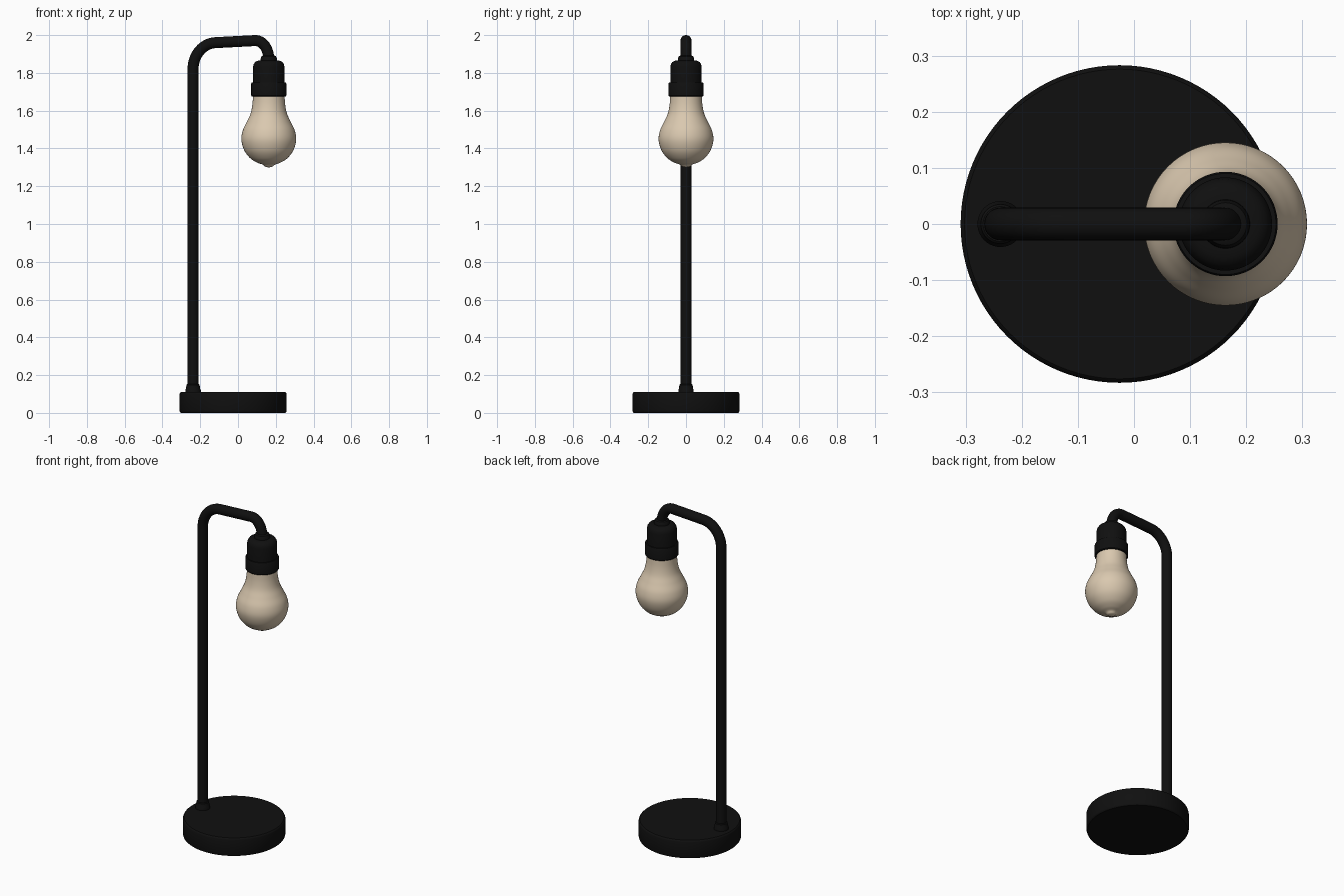
import bpy
import math
from mathutils import Vector

cube = bpy.data.objects.get("Cube")
if cube:
    bpy.data.objects.remove(cube, do_unlink=True)


def material(name, rgb, roughness):
    m = bpy.data.materials.new(name)
    m.use_nodes = True
    m.diffuse_color = (*rgb, 1)
    bsdf = m.node_tree.nodes["Principled BSDF"]
    bsdf.inputs["Base Color"].default_value = (*rgb, 1)
    bsdf.inputs["Roughness"].default_value = roughness
    return m


black = material("matte black", (0.005, 0.005, 0.005), 0.5)
cream = material("warm cream glass", (0.70, 0.58, 0.43), 0.3)


def smooth(obj, angle):
    bpy.ops.object.select_all(action="DESELECT")
    obj.select_set(True)
    bpy.context.view_layer.objects.active = obj
    bpy.ops.object.shade_smooth_by_angle(angle=math.radians(angle))


def add_mesh(name, verts, faces, mat, angle=35):
    mesh = bpy.data.meshes.new(name)
    mesh.from_pydata(verts, [], faces)
    mesh.materials.append(mat)
    obj = bpy.data.objects.new(name, mesh)
    bpy.context.collection.objects.link(obj)
    smooth(obj, angle)


def bridge(rings, sides):
    """Faces joining stacked rings, with a cap at each end."""
    faces = [(r * sides + i, r * sides + (i + 1) % sides,
              (r + 1) * sides + (i + 1) % sides, (r + 1) * sides + i)
             for r in range(rings - 1) for i in range(sides)]
    faces.append(tuple(reversed(range(sides))))
    faces.append(tuple(range((rings - 1) * sides, rings * sides)))
    return faces


def lathe(name, x, profile, mat, sides=64, angle=35):
    """Turn a (radius, height) profile, listed bottom to top."""
    verts = [(x + r * math.cos(math.tau * i / sides),
              r * math.sin(math.tau * i / sides), z)
             for r, z in profile for i in range(sides)]
    add_mesh(name, verts, bridge(len(profile), sides), mat, angle)


def spline(points, steps=6):
    """Smooth curve through the profile points."""
    p = [Vector(q) for q in points]
    p = [2 * p[0] - p[1]] + p + [2 * p[-1] - p[-2]]
    out = []
    for a, b, c, d in zip(p, p[1:], p[2:], p[3:]):
        for k in range(steps):
            t = k / steps
            out.append(0.5 * (2 * b + (c - a) * t + (2 * a - 5 * b + 4 * c - d) * t ** 2
                              + (3 * b - a - 3 * c + d) * t ** 3))
    return out + [p[-2]]


def bend(start, corner, end, steps=14):
    """Rounded pipe bend between two straight runs."""
    s, c, e = Vector(start), Vector(corner), Vector(end)
    h1, h2 = s.lerp(c, 0.56), e.lerp(c, 0.56)
    return [s * (1 - t) ** 3 + 3 * h1 * t * (1 - t) ** 2 + 3 * h2 * t * t * (1 - t) + e * t ** 3
            for t in (k / steps for k in range(steps + 1))]


def pipe(name, path, radius, mat, sides=28):
    """Sweep a circle along a path of (x, height) points."""
    verts = []
    for k, p in enumerate(path):
        d = (path[min(k + 1, len(path) - 1)] - path[max(k - 1, 0)]).normalized()
        side = Vector((d.y, -d.x))
        for i in range(sides):
            a = math.tau * i / sides
            x, z = p + side * radius * math.cos(a)
            verts.append((x, radius * math.sin(a), z))
    add_mesh(name, verts, bridge(len(path), sides), mat)


POLE_X, BULB_X = -0.238, 0.163

# Round base with softened rims
lathe("base", -0.026, [(0.276, 0), (0.281, 0.004), (0.283, 0.01), (0.283, 0.1),
                       (0.281, 0.106), (0.276, 0.11)], black, sides=96)

# Collar where the pole meets the base
lathe("pole_collar", POLE_X, [(0.041, 0.105), (0.041, 0.122), (0.037, 0.13),
                              (0.035, 0.148), (0.031, 0.152)], black, sides=40)

# Pole, arm and drop in one bent pipe
path = [Vector((POLE_X, 0.1))]
path += bend((POLE_X, 1.82), (POLE_X, 1.954), (-0.12, 1.96))
path += bend((0.09, 1.971), (BULB_X, 1.974), (BULB_X, 1.87))
pipe("bent_pole", path, 0.029, black)

# Lamp holder: ring, body, rounded shoulder and cable collar
lathe("socket_ring", BULB_X, [(0.084, 1.676), (0.090, 1.676), (0.093, 1.68),
                              (0.093, 1.744), (0.090, 1.75), (0.082, 1.75)], black)
lathe("socket_body", BULB_X, [(0.083, 1.74), (0.083, 1.832), (0.080, 1.846),
                              (0.072, 1.858), (0.060, 1.864), (0.044, 1.866)], black)
lathe("socket_collar", BULB_X, [(0.044, 1.86), (0.043, 1.876), (0.038, 1.888),
                                (0.030, 1.892)], black, sides=40)

# Pear shaped bulb with a small tip
bulb = spline([(0.004, 1.300), (0.020, 1.304), (0.034, 1.315), (0.062, 1.325),
               (0.097, 1.347), (0.129, 1.388), (0.145, 1.443), (0.138, 1.494),
               (0.116, 1.541), (0.097, 1.583), (0.087, 1.63), (0.083, 1.685)])
lathe("bulb", BULB_X, bulb, cream, angle=60)
